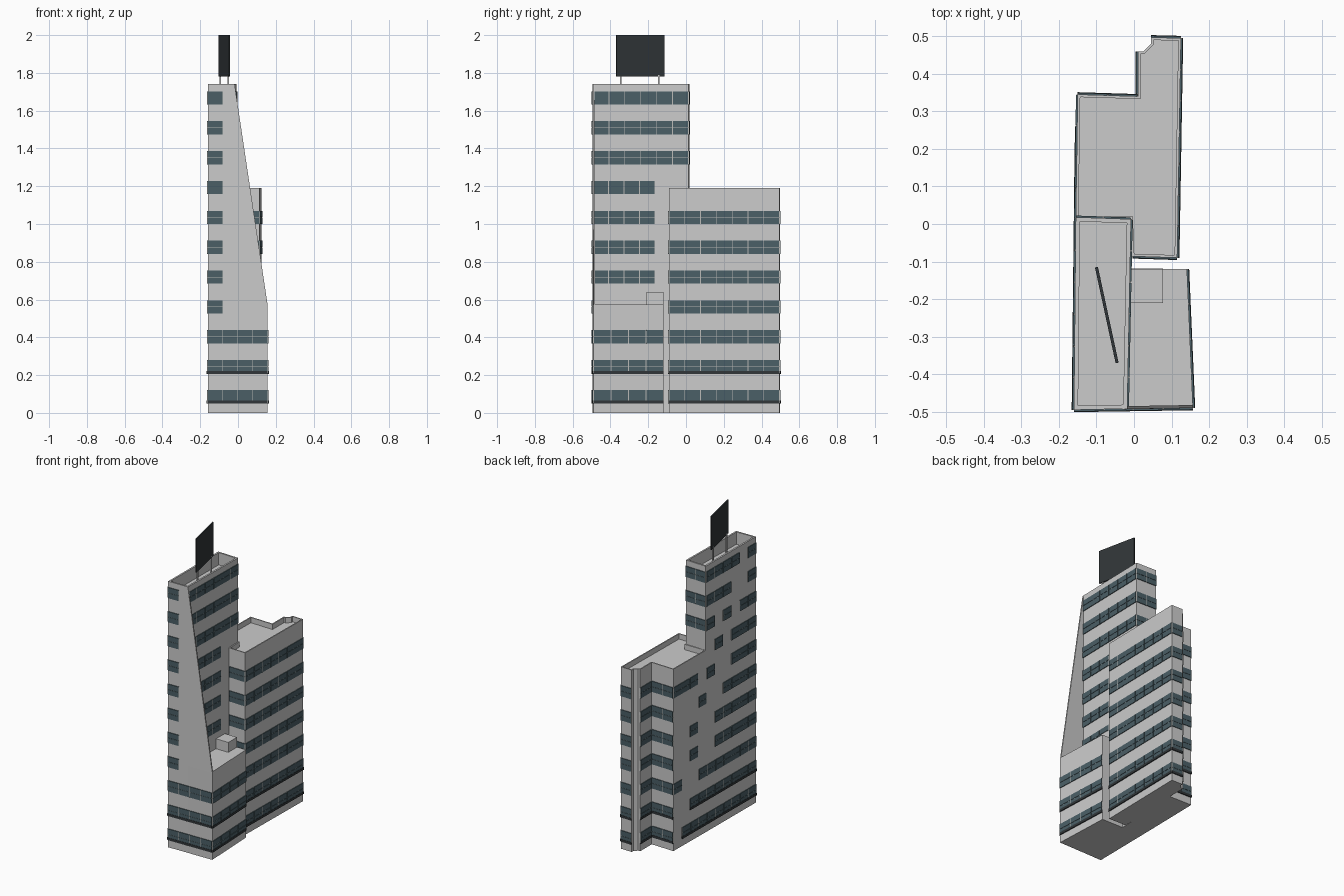
import bpy, bmesh
from mathutils import Vector

if "Cube" in bpy.data.objects:
    bpy.data.objects.remove(bpy.data.objects["Cube"])


def material(name, rgb):
    m = bpy.data.materials.new(name)
    m.diffuse_color = (*rgb, 1)
    m.use_nodes = True
    m.node_tree.nodes["Principled BSDF"].inputs["Base Color"].default_value = m.diffuse_color
    return m


GLASS = material("glass", (0.07, 0.115, 0.135))
DARK = material("dark", (0.03, 0.036, 0.04))
FRAME = material("frame", (0.5, 0.5, 0.48))


def finish(bm, name, mat=None):
    bmesh.ops.recalc_face_normals(bm, faces=bm.faces)
    me = bpy.data.meshes.new(name)
    bm.to_mesh(me)
    bm.free()
    ob = bpy.data.objects.new(name, me)
    bpy.context.collection.objects.link(ob)
    if mat:
        me.materials.append(mat)
    return ob


def add_prism(bm, base, offset):
    """Close a solid between a polygon and its shifted copy; return the far cap."""
    lo = [bm.verts.new(p) for p in base]
    hi = [bm.verts.new(Vector(p) + Vector(offset)) for p in base]
    n = len(base)
    bm.faces.new(lo[::-1])
    for i in range(n):
        j = (i + 1) % n
        bm.faces.new((lo[i], lo[j], hi[j], hi[i]))
    return bm.faces.new(hi)


def building(name, pts, z0, z1, rim=0.0, depth=0.0):
    bm = bmesh.new()
    top = add_prism(bm, [(x, y, z0) for x, y in pts], (0, 0, z1 - z0))
    if rim:
        bm.normal_update()
        bmesh.ops.inset_region(bm, faces=[top], thickness=rim, use_even_offset=True)
        res = bmesh.ops.extrude_discrete_faces(bm, faces=[top])
        bmesh.ops.translate(bm, verts=res["faces"][0].verts, vec=(0, 0, -depth))
    return finish(bm, name)


def slab(bm, a, b, z0, z1, out):
    """Thin box lying on the wall line a-b, outward is to the right of a-b."""
    a, b = Vector((*a, z0)), Vector((*b, z0))
    d = (b - a).normalized()
    n = Vector((d.y, -d.x, 0))
    add_prism(bm, [a + n * out, b + n * out, b - n * .004, a - n * .004], (0, 0, z1 - z0))


glass, frames, ledges = bmesh.new(), bmesh.new(), bmesh.new()


def windows(a, b, rows, panes):
    a, b = Vector(a), Vector(b)
    g = 0.002 / (b - a).length
    for r in rows:
        z = 0.087 + 0.158 * r
        slab(frames, a, b, z - 0.034, z + 0.034, 0.0025)
        for i in range(panes):
            p, q = a.lerp(b, i / panes + g), a.lerp(b, (i + 1) / panes - g)
            slab(glass, p, q, z - 0.035, z - 0.001, 0.0045)
            slab(glass, p, q, z + 0.001, z + 0.035, 0.0045)
        if r < 2:
            slab(ledges, a, b, z - 0.038, z - 0.022, 0.006)


# Masses: tower, low front block, rear block, roof box
building("tower", [(-.16, -.495), (-.018, -.492), (-.008, .013), (-.155, .018)], 0, 1.74, .011, .08)
building("front_block", [(-.02, -.4925), (.157, -.49), (.141, -.12), (-.012, -.118)], 0, .575)
building("rear_block", [(-.155, .013), (-.01, .013), (-.006, -.086), (.115, -.09), (.125, .495),
                        (.045, .497), (.045, .48), (.025, .46), (.01, .46), (.01, .34),
                        (-.15, .345)], 0, 1.19, .007, .035)
building("roof_box", [(-.014, -.21), (.077, -.21), (.077, -.12), (-.014, -.12)], .57, .64)

# Sloping front fin
bm = bmesh.new()
add_prism(bm, [(-.03, -.4935, .57), (.157, -.49, .57), (-.018, -.493, 1.74), (-.03, -.4935, 1.74)],
          (0, .008, 0))
finish(bm, "sloping_fin")

# Front windows
FL, FR = Vector((-.16, -.495)), Vector((.157, -.49))
windows(FL, FR, range(3), 4)
windows(FL, FL.lerp(FR, .25), range(3, 11), 1)
# Right side windows
windows((.157, -.49), (.141, -.12), range(3), 4)
windows((-.018, -.492), (-.0115, -.165), range(4, 8), 4)
windows((-.018, -.492), (-.008, .013), range(8, 11), 6)
windows((.115, -.09), (.125, .495), range(7), 7)
# Rear block front windows, and the stepped back
windows((-.004, -.086), (.115, -.09), range(7), 1)
windows((.125, .495), (.045, .497), range(7), 1)
windows((.01, .46), (.01, .345), range(7), 1)
windows((.01, .34), (-.15, .345), range(7), 2)
# Tower back windows
windows((-.008, .013), (-.155, .018), range(8, 11), 2)


# Scattered left side windows: row -> spans along y
def left(y):
    return (-.156 - .004 * (.015 - y) / .51 if y < .015 else -.155 + .005 * (y - .015) / .33, y)


SPANS = {0: [(.26, -.495)], 1: [(.18, -.495)], 2: [(.345, .26), (.09, -.495)],
         3: [(.18, .1), (-.07, -.495)], 4: [(.18, .1), (-.07, -.495)],
         5: [(.09, .015), (-.155, -.495)], 6: [(.345, .1), (.01, -.07), (-.24, -.495)],
         7: [(-.07, -.155), (-.24, -.495)], 8: [(.015, -.07), (-.155, -.24), (-.325, -.495)],
         9: [(.015, -.24), (-.41, -.495)], 10: [(.015, -.325), (-.41, -.495)]}
for row, spans in SPANS.items():
    for s, e in spans:
        windows(left(s), left(e), [row], max(1, round((s - e) / .084)))

finish(glass, "window_panes", GLASS)
finish(frames, "window_frames", FRAME)
finish(ledges, "dark_ledges", DARK)

# Rooftop panel on two posts
bm = bmesh.new()
slab(bm, (-.045, -.37), (-.1, -.115), 1.78, 2.0, .004)
finish(bm, "rooftop_panel", DARK)
bm = bmesh.new()
for x, y in ((-.051, -.345), (-.093, -.145)):
    slab(bm, (x, y - .004), (x, y + .004), 1.65, 1.79, .004)
finish(bm, "panel_posts")
